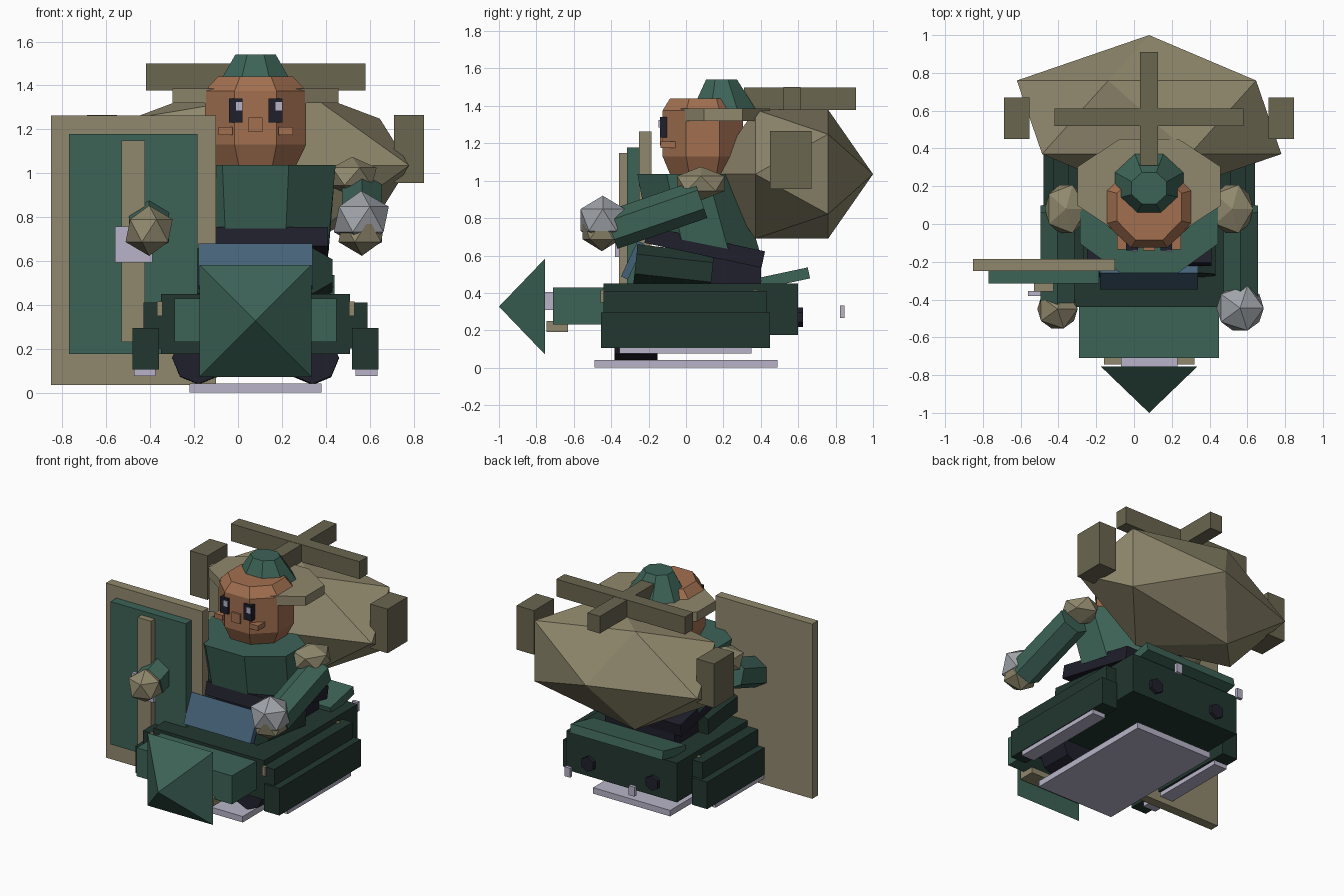
import bpy, bmesh
from math import pi, cos, sin, radians
from mathutils import Matrix, Vector

if "Cube" in bpy.data.objects:
    bpy.data.objects.remove(bpy.data.objects["Cube"])

CX = 0.08  # centre line of vehicle and rider


def material(name, r, g, b):
    m = bpy.data.materials.new(name)
    m.use_nodes = True
    m.diffuse_color = (r, g, b, 1)
    m.node_tree.nodes["Principled BSDF"].inputs["Base Color"].default_value = (r, g, b, 1)
    return m


green = material("green", .046, .125, .095)
dark_green = material("dark green", .016, .038, .029)
tan = material("tan", .28, .25, .155)
dark_tan = material("dark tan", .145, .133, .08)
skin = material("copper skin", .36, .16, .08)
blue = material("slate blue", .06, .12, .19)
black = material("near black", .014, .014, .025)
pale = material("pale lavender", .48, .455, .58)
grey = material("grey", .35, .37, .40)


def finish(name, bm, mat):
    bmesh.ops.recalc_face_normals(bm, faces=bm.faces)
    me = bpy.data.meshes.new(name)
    bm.to_mesh(me)
    bm.free()
    me.materials.append(mat)
    ob = bpy.data.objects.new(name, me)
    bpy.context.collection.objects.link(ob)
    return ob


def box(name, mat, x, y, z, tilt=0):
    """Box from (min, max) ranges, tilted about its own x axis."""
    mid = Vector([sum(r) / 2 for r in (x, y, z)])
    size = [r[1] - r[0] for r in (x, y, z)]
    bm = bmesh.new()
    bmesh.ops.create_cube(bm, size=1, matrix=Matrix.Translation(mid)
                          @ Matrix.Rotation(radians(tilt), 4, 'X') @ Matrix.Diagonal((*size, 1)))
    return finish(name, bm, mat)


def mid_box(name, mat, half, y, z, tilt=0):
    return box(name, mat, (CX - half, CX + half), y, z, tilt)


def side_boxes(name, mat, x, y, z):
    for side, s in (("left", 1), ("right", -1)):
        box(side + "_" + name, mat, sorted((CX + s * x[0], CX + s * x[1])), y, z)


def ball(name, mat, centre, radii, turn=0):
    bm = bmesh.new()
    bmesh.ops.create_icosphere(bm, subdivisions=1, radius=1, matrix=Matrix.Translation(centre)
                               @ Matrix.Rotation(turn, 4, 'X') @ Matrix.Diagonal((*radii, 1)))
    return finish(name, bm, mat)


def rod(name, mat, a, b, r, sides=6):
    a, b = Vector(a), Vector(b)
    bm = bmesh.new()
    bmesh.ops.create_cone(bm, cap_ends=True, segments=sides, radius1=r, radius2=r,
                          depth=(b - a).length, matrix=Matrix.Translation((a + b) / 2)
                          @ (b - a).to_track_quat('Z', 'Y').to_matrix().to_4x4())
    return finish(name, bm, mat)


def loft(name, mat, rings, sides=8):
    """Stack of flat-fronted polygons: (y centre, z, x radius, y radius, slope)."""
    bm = bmesh.new()
    loops = []
    for cy, z, rx, ry, slope in rings:
        loop = []
        for i in range(sides):
            t = 2 * pi * (i + .5) / sides
            dy = ry * sin(t)
            loop.append(bm.verts.new((CX + rx * cos(t), cy + dy, z + slope * dy)))
        loops.append(loop)
    for lo, hi in zip(loops, loops[1:]):
        for i in range(sides):
            j = (i + 1) % sides
            bm.faces.new((lo[i], lo[j], hi[j], hi[i]))
    bm.faces.new(loops[0][::-1])
    bm.faces.new(loops[-1])
    return finish(name, bm, mat)


# Vehicle hull, fenders and skids
mid_box("hull", dark_green, .43, (-.44, .60), (.175, .45))
side_boxes("upper_fender", dark_green, (.42, .51), (-.44, .43), (.20, .41))
side_boxes("lower_fender", dark_green, (.44, .56), (-.455, .45), (.105, .295))
side_boxes("skid", pale, (.455, .555), (-.355, .35), (.075, .105))
mid_box("base_plate", pale, .30, (-.49, .49), (0, .042))
for y in (-.445, .37):
    side_boxes("fender_clip", tan, (.425, .45), (y - .012, y + .012), (.35, .415))
mid_box("rear_deck", green, .36, (.40, .66), (.45, .51), 12)

# Nose with ram
mid_box("nose", green, .37, (-.71, -.44), (.23, .43))
mid_box("nose_lip", tan, .24, (-.745, -.63), (.19, .25))
mid_box("ram_mount", pale, .15, (-.757, -.71), (.31, .405))
bm = bmesh.new()
bmesh.ops.create_cone(bm, cap_ends=True, segments=4, radius1=.255 * 2 ** .5, radius2=0, depth=.245,
                      matrix=Matrix.Translation((CX, -.8775, .327))
                      @ Matrix.Rotation(pi / 2, 4, 'X') @ Matrix.Rotation(pi / 4, 4, 'Z'))
finish("ram", bm, green)

# Exhausts and rear lamps
for side, s in (("left", 1), ("right", -1)):
    x = CX + s * .25
    rod(side + "_exhaust", black, (x, .58, .27), (x, .625, .27), .053)
side_boxes("rear_lamp", pale, (.228, .272), (.823, .847), (.267, .333))

# Rider legs and waist
for side, s in (("left", 1), ("right", -1)):
    x = CX + s * .26
    rod(side + "_thigh", dark_green, (x, -.27, .555), (x, .14, .51), .105)
    rod(side + "_boot", black, (x, -.38, .16), (x, -.15, .155), .12, 8)
mid_box("pelvis", black, .27, (-.10, .40), (.44, .60))
mid_box("belt", black, .33, (-.22, .42), (.60, .69), -12)
mid_box("apron", blue, .26, (-.305, -.265), (.47, .68), -25)

# Torso
loft("torso", green, [(.10, .66, .36, .325, -.2), (.005, 1.037, .395, .287, 0)])

# Arms, shoulders and hands
for side, s in (("left", 1), ("right", -1)):
    x = CX + s * .485
    rod(side + "_arm", green, (x, .08, .90), (x, -.40, .735), .105)
    ball(side + "_shoulder", tan, (CX + s * .44, .08, .985), (.125, .15, .09))
    ball(side + "_fist", tan, (x, -.45, .738), (.12, .12, .115))
ball("mace_head", grey, (.562, -.445, .79), (.14, .14, .13))

# Head and face
loft("head", skin, [(.09, 1.035, .20, .19, 0), (.09, 1.13, .25, .233, 0),
                    (.09, 1.375, .25, .233, 0), (.09, 1.44, .185, .19, 0)])
side_boxes("eye", black, (.06, .122), (-.14, -.10), (1.23, 1.34))
for x in (-.01, .17):
    box("eye_glint", pale, (x, x + .03), (-.146, -.138), (1.285, 1.325))
mid_box("nose_tip", skin, .032, (-.14, -.10), (1.188, 1.255))
side_boxes("cheek", skin, (.105, .17), (-.135, -.04), (1.175, 1.21))
loft("cap", green, [(.205, 1.37, .205, .19, 0), (.19, 1.54, .10, .09, 0)])
loft("hood_brim", tan, [(.20, 1.32, .41, .27, 0), (.20, 1.385, .41, .27, 0)])

# Backpack with cross frame and side pouches
ball("backpack", tan, (CX, .565, 1.035), (.783, .435, .406), 0).data.transform(
    Matrix.Translation((CX, .565, 1.035)) @ Matrix.Diagonal((1, .435 / .406, .406 / .435, 1))
    @ Matrix.Rotation(pi / 2, 4, 'X') @ Matrix.Translation((-CX, -.565, -1.035)))
mid_box("frame_crossbar", dark_tan, .50, (.52, .612), (1.378, 1.50))
mid_box("frame_spine", dark_tan, .048, (.31, .91), (1.378, 1.498))
side_boxes("pouch", dark_tan, (.632, .768), (.45, .67), (.955, 1.265))

# Shield
box("shield_back", tan, (-.852, -.10), (-.25, -.185), (.035, 1.262))
box("shield_face", green, (-.77, -.185), (-.315, -.25), (.175, 1.178))
box("shield_bar", tan, (-.53, -.425), (-.358, -.315), (.23, 1.148))
box("shield_boss", pale, (-.56, -.39), (-.38, -.355), (.592, .758))
